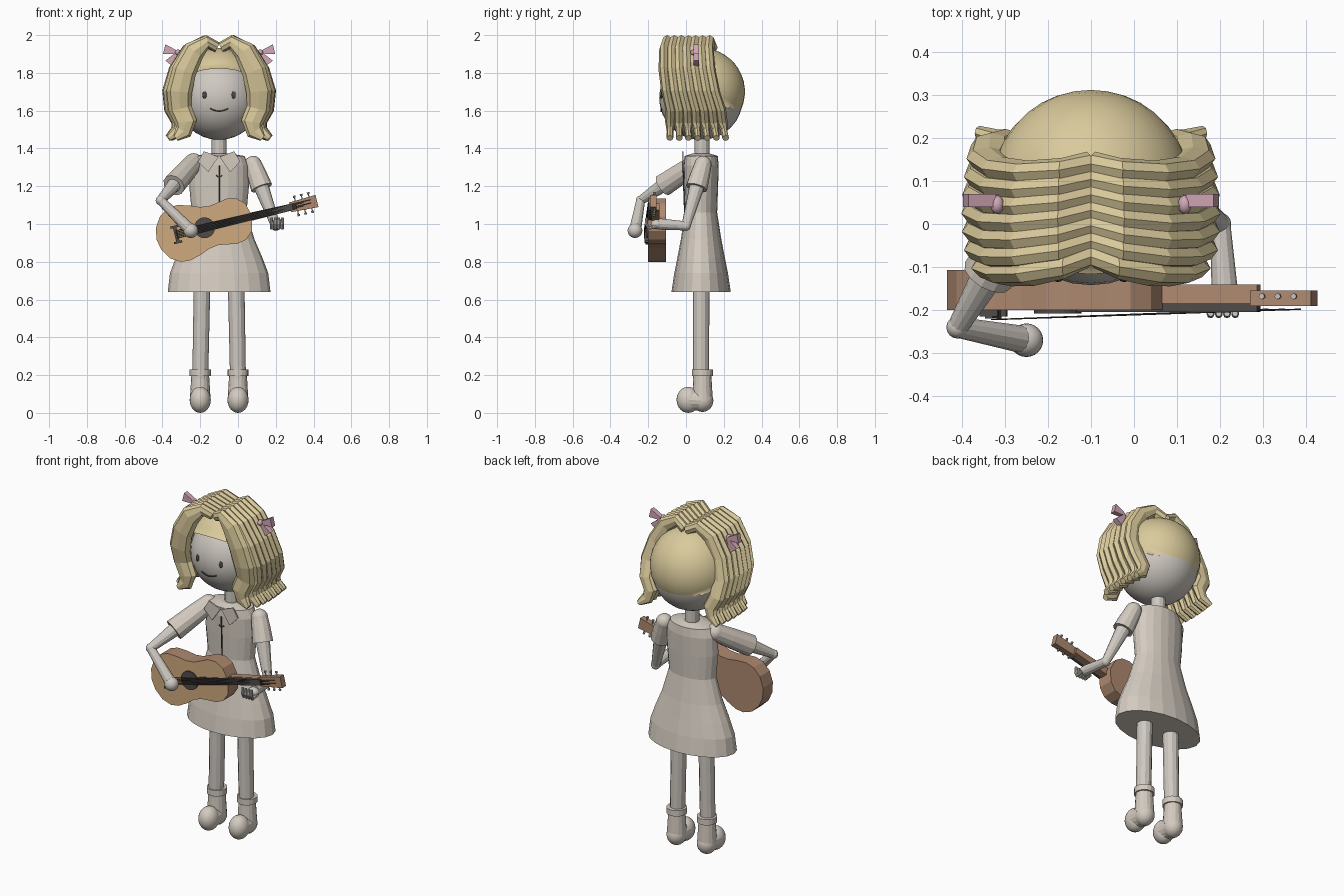
import bpy, bmesh, math
from mathutils import Vector, Matrix

cube = bpy.data.objects.get("Cube")
if cube:
    bpy.data.objects.remove(cube)

CX, CY = -0.10, 0.08      # axis of the figure
SIDES = ((1, "left"), (-1, "right"))


def material(name, rgb):
    m = bpy.data.materials.new(name)
    m.use_nodes = True
    m.diffuse_color = (*rgb, 1)
    m.node_tree.nodes["Principled BSDF"].inputs["Base Color"].default_value = (*rgb, 1)
    return m


CLOTH = material("pale cloth", (0.66, 0.60, 0.53))
SKIN = material("pale skin", (0.62, 0.58, 0.53))
HAIR = material("blonde hair", (0.70, 0.59, 0.33))
PINK = material("pink ribbon", (0.64, 0.39, 0.47))
TAN = material("light wood", (0.62, 0.40, 0.21))
BROWN = material("brown wood", (0.42, 0.25, 0.16))
DARK = material("dark grey", (0.08, 0.07, 0.065))
PEG = material("grey metal", (0.55, 0.54, 0.52))


def finish(name, bm, mats, smooth=False):
    bmesh.ops.recalc_face_normals(bm, faces=bm.faces[:])
    mesh = bpy.data.meshes.new(name)
    bm.to_mesh(mesh)
    bm.free()
    for m in mats:
        mesh.materials.append(m)
    for p in mesh.polygons:
        p.use_smooth = smooth
    ob = bpy.data.objects.new(name, mesh)
    bpy.context.collection.objects.link(ob)
    return ob


def loft(name, rings, *mats):
    """Skin a series of equal rings and cap both ends."""
    bm = bmesh.new()
    rows = [[bm.verts.new(p) for p in ring] for ring in rings]
    n = len(rows[0])
    for a, b in zip(rows, rows[1:]):
        for i in range(n):
            j = (i + 1) % n
            bm.faces.new((a[i], a[j], b[j], b[i]))
    bm.faces.new(rows[0])
    bm.faces.new(rows[-1])
    return finish(name, bm, mats)


def circle(n):
    return [(math.cos(math.tau * i / n), math.sin(math.tau * i / n)) for i in range(n)]


def tube(name, pts, radii, mat, sides=12):
    pts = [Vector(p) for p in pts]
    rings, q, last = [], None, None
    for i, p in enumerate(pts):
        t = (pts[min(i + 1, len(pts) - 1)] - pts[max(i - 1, 0)]).normalized()
        q = last.rotation_difference(t) @ q if q else t.to_track_quat('Z', 'Y')
        last = t
        rings.append([p + q @ Vector((c * radii[i], s * radii[i], 0)) for c, s in circle(sides)])
    return loft(name, rings, mat)


def ball(name, loc, size, mat, seg=24):
    bm = bmesh.new()
    bmesh.ops.create_uvsphere(bm, u_segments=seg, v_segments=seg // 2, radius=1,
                              matrix=Matrix.Translation(loc) @ Matrix.Diagonal((*size, 1)))
    return finish(name, bm, [mat], True)


# Head, with the scalp as a tilted half shell
HEAD = Vector((CX, CY, 1.667))
ball("head", HEAD, (0.222,) * 3, SKIN, 32)
tube("neck", [(CX, 0.085, 1.34), (CX, 0.085, 1.48)], [0.04, 0.04], SKIN)
bm = bmesh.new()
tilt = Matrix.Rotation(math.radians(-32), 4, 'X')
bmesh.ops.create_uvsphere(bm, u_segments=32, v_segments=20, radius=0.232,
                          matrix=Matrix.Translation((CX, CY, 1.70)) @ tilt)
bmesh.ops.bisect_plane(bm, geom=bm.verts[:] + bm.edges[:] + bm.faces[:], clear_inner=True,
                       plane_co=(CX, CY, 1.70), plane_no=tilt @ Vector((0, 0, 1)))
finish("scalp_hair", bm, [HAIR], True)


# Face
def on_face(x, z, lift=0.001):
    return Vector((CX + x, CY - math.sqrt(0.222 ** 2 - x * x - (z - HEAD.z) ** 2) - lift, z))


for s, side in SIDES:
    ball(side + "_eye", on_face(s * 0.077, 1.683), (0.011, 0.006, 0.02), DARK, 12)
smile = [on_face(0.048 * k / 4, 1.597 + 0.014 * (k / 4) ** 2) for k in range(-4, 5)]
tube("smile", smile, [0.004] * 9, DARK, 6)

# Hair locks: x, z and half width from the parting down to the flicked tip
LOCK = [(0.01, 1.935, 0.028), (0.07, 1.965, 0.035), (0.15, 1.915, 0.045),
        (0.21, 1.81, 0.05), (0.24, 1.70, 0.052), (0.235, 1.61, 0.047),
        (0.20, 1.54, 0.045), (0.215, 1.49, 0.036), (0.262, 1.455, 0.018)]
COUNT = 7
for s, side in SIDES:
    for k in range(COUNT):
        f = k / (COUNT - 1)
        front = k == 0
        spread = 0.88 if front else 0.99 + 0.05 * math.sin(math.pi * f)
        fat = 1.3 if front else 1.0
        rings = []
        for i, (x, z, w) in enumerate(LOCK):
            t = i / (len(LOCK) - 1)
            a, b = LOCK[max(i - 1, 0)], LOCK[min(i + 1, len(LOCK) - 1)]
            tan = Vector((b[0] - a[0], b[1] - a[1])).normalized()
            y0, y1 = -0.075 + 0.215 * f, -0.085 + 0.295 * f
            y = y0 + (y1 - y0) * t - 0.04 * math.sin(math.pi * min(1, 1.6 * t))
            grow = fat if 1 < i < 8 else 1
            thick = 0.028 if i < 7 else 0.018
            rings.append([(CX + s * (x * spread - tan.y * w * grow * c), y + thick * d,
                           z + tan.x * w * grow * c) for c, d in circle(8)])
        loft(f"{side}_hair_lock_{k + 1}", rings, HAIR)

    # Ribbon bow: a knot and two flared wings
    knot = Vector((CX + s * 0.218, 0.045, 1.908))
    ball(side + "_bow_knot", knot, (0.016, 0.022, 0.016), PINK, 12)
    for n, ang in enumerate((14, -52)):
        d = Vector((s * math.cos(math.radians(ang)), 0, math.sin(math.radians(ang))))
        e = Vector((-d.z, 0, d.x))
        rings = [[knot + d * r + e * w * p + Vector((0, 0.01 + 0.015 * q, 0))
                  for p, q in ((-1, -1), (1, -1), (1, 1), (-1, 1))]
                 for r, w in ((0.005, 0.008), (0.075, 0.026))]
        loft(f"{side}_bow_wing_{n + 1}", rings, PINK)

# Dress: elliptical sections as height, half width, half depth
DRESS = [(0.64, 0.272, 0.157), (0.74, 0.260, 0.142), (0.82, 0.230, 0.126), (0.92, 0.187, 0.107),
         (1.06, 0.145, 0.085), (1.20, 0.158, 0.090), (1.31, 0.155, 0.093),
         (1.36, 0.135, 0.088), (1.372, 0.06, 0.05)]
loft("dress", [[(CX + a * c, CY + b * d, z) for c, d in circle(20)] for z, a, b in DRESS], CLOTH)
seam = [(CX, CY - b - 0.002, z) for z, a, b in DRESS[4:7]]
tube("dress_seam", seam, [0.004] * 3, DARK, 6)
FLAP = [(0.003, 1.355), (0.08, 1.385), (0.112, 1.33), (0.058, 1.275)]
for s, side in SIDES:
    loft(side + "_collar", [[(CX + s * x, y, z) for x, z in FLAP] for y in (-0.02, -0.012)], CLOTH)
    tube(side + "_seam_bow", [(CX, -0.014, 1.245), (CX + s * 0.016, -0.014, 1.257)],
         [0.002, 0.004], DARK, 6)

# Legs and boots
for s, side in SIDES:
    foot = CX + s * 0.10
    tube(side + "_leg", [(CX + s * 0.09, CY, 0.70), (foot, CY, 0.18)], [0.044, 0.042], SKIN)
    tube(side + "_boot_cuff", [(foot, 0.087, 0.195), (foot, 0.087, 0.23)], [0.056] * 2, CLOTH, 16)
    tube(side + "_boot_shaft", [(foot, 0.087, 0.07), (foot, 0.087, 0.20)], [0.055, 0.047], CLOTH, 16)
    ball(side + "_boot_heel", (foot, 0.087, 0.066), (0.055, 0.058, 0.061), CLOTH)
    tube(side + "_boot_sole", [(foot, 0.087, 0.066), (foot, 0.012, 0.068)], [0.054, 0.056], CLOTH, 16)
    ball(side + "_boot_toe", (foot, 0.012, 0.069), (0.056, 0.062, 0.069), CLOTH)


# Arms: puffed sleeve, upper arm, elbow and forearm
def arm(side, shoulder, elbow, wrist, split, sleeve_r, fore_r):
    a, b = Vector(shoulder), Vector(elbow)
    cuff = a.lerp(b, split)
    tube(side + "_sleeve", [a, a.lerp(cuff, 0.4), cuff], sleeve_r, CLOTH)
    ball(side + "_shoulder", a, (sleeve_r[0],) * 3, CLOTH, 16)
    tube(side + "_upper_arm", [a.lerp(b, split * 0.8), b], [0.042, 0.024], SKIN)
    ball(side + "_elbow", b, (0.026,) * 3, SKIN, 16)
    tube(side + "_forearm", [b, wrist], fore_r, SKIN)


arm("right", (-0.235, 0.06, 1.325), (-0.41, -0.24, 1.125), (-0.26, -0.268, 0.975),
    0.6, (0.05, 0.056, 0.061), (0.024, 0.032))
ball("right_hand", (-0.25, -0.27, 0.965), (0.039,) * 3, SKIN)
arm("left", (0.08, 0.09, 1.315), (0.20, 0.0, 0.99), (0.21, -0.145, 1.0),
    0.38, (0.046, 0.052, 0.058), (0.024, 0.03))
ball("left_hand", (0.21, -0.155, 0.998), (0.034, 0.032, 0.026), SKIN)
for k in range(4):
    x = 0.178 + 0.019 * k
    tube(f"left_finger_{k + 1}", [(x, -0.155, 0.985), (x, -0.2, 0.978), (x, -0.21, 1.0), (x, -0.208, 1.035)],
         [0.009, 0.009, 0.009, 0.007], SKIN, 8)

# Guitar: u runs along the neck from the sound hole, v across it
COS, SIN = math.cos(math.radians(13.4)), math.sin(math.radians(13.4))


def g(u, v, y):
    return Vector((-0.177 + u * COS - v * SIN, y, 0.98 + u * SIN + v * COS))


def plate(name, outline, y0, y1, *mats):
    return loft(name, [[g(u, v, y) for u, v in outline] for y in (y0, y1)], *mats)


def bar(name, u0, u1, w0, w1, y0, y1, mat):
    return plate(name, [(u0, -w0), (u1, -w1), (u1, w1), (u0, w0)], y0, y1, mat)


HALF = [(-0.25, 0.06), (-0.215, 0.115), (-0.165, 0.146), (-0.115, 0.151), (-0.055, 0.135),
        (0.0, 0.113), (0.05, 0.106), (0.1, 0.114), (0.15, 0.123), (0.2, 0.112), (0.24, 0.075)]
outline = [(-0.262, 0)] + HALF + [(0.26, 0)] + [(u, -v) for u, v in reversed(HALF)]
body = plate("guitar_body", outline, -0.20, -0.107, BROWN, TAN)
for p in body.data.polygons:
    p.material_index = 1 if p.normal.y < -0.9 else 0

plate("sound_hole", [(0.055 * c, 0.055 * d) for c, d in circle(24)], -0.208, -0.199, DARK)
bar("bridge", -0.163, -0.145, 0.045, 0.045, -0.22, -0.199, DARK)
for v in (-0.042, 0.042):
    plate("bridge_end", [(-0.154 + 0.022 * a, v + 0.006 * b) for a, b in
                         ((-1, -1), (1, -1), (1, 1), (-1, 1))], -0.215, -0.199, DARK)
bar("guitar_neck", 0.24, 0.48, 0.022, 0.018, -0.183, -0.14, BROWN)
bar("fretboard", 0.04, 0.48, 0.021, 0.017, -0.204, -0.182, DARK)
bar("headstock", 0.465, 0.612, 0.026, 0.033, -0.19, -0.155, BROWN)
for k in range(6):
    v = (k - 2.5) / 2.5
    tube(f"string_{k + 1}", [g(-0.154, 0.02 * v, -0.222), g(0.50 + 0.04 * (k % 3), 0.014 * v, -0.198)],
         [0.0015] * 2, DARK, 4)

# Tuning pegs
for s, side in SIDES:
    for k in range(3):
        u = 0.50 + 0.038 * k
        tube(f"{side}_peg_{k + 1}", [g(u, s * 0.025, -0.168), g(u, s * 0.044, -0.168),
                                    g(u, s * 0.046, -0.168), g(u, s * 0.056, -0.168)],
             [0.003, 0.003, 0.007, 0.007], PEG, 8)
